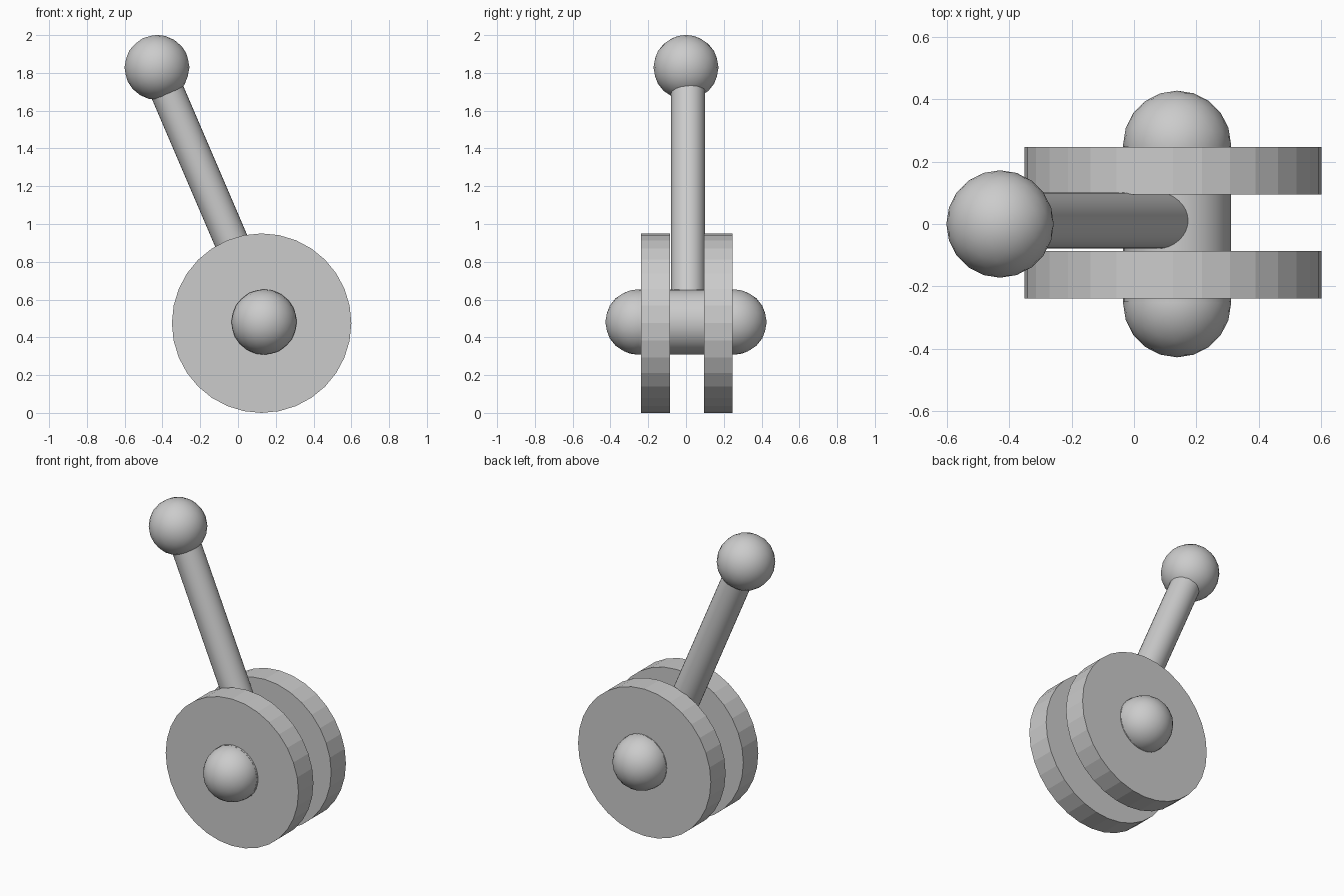
import bpy
from math import radians
from mathutils import Vector

if "Cube" in bpy.data.objects:
    bpy.data.objects.remove(bpy.data.objects["Cube"])


def rod(name, start, end, radius, sides, smooth):
    a, b = Vector(start), Vector(end)
    axis = b - a
    bpy.ops.mesh.primitive_cylinder_add(
        vertices=sides, radius=radius, depth=axis.length, location=(a + b) / 2,
        rotation=axis.to_track_quat('Z', 'Y').to_euler())
    obj = bpy.context.object
    obj.name = name
    if smooth:
        bpy.ops.object.shade_smooth_by_angle(angle=radians(30))
    return obj


def ball(name, center, radius):
    bpy.ops.mesh.primitive_ico_sphere_add(subdivisions=3, radius=radius, location=center)
    obj = bpy.context.object
    obj.name = name
    bpy.ops.object.shade_smooth()
    return obj


AX, AZ = 0.138, 0.481   # axle centre
KNOB = (-0.429, 0, 1.829)

# Two faceted side discs
for name, y0, y1 in (("front_disc", -0.239, -0.086), ("back_disc", 0.095, 0.246)):
    rod(name, (0.125, y0, 0.475), (0.125, y1, 0.475), 0.475, 32, False)

# Axle with domed ends
rod("axle", (AX, -0.25, AZ), (AX, 0.25, AZ), 0.173, 32, True)
for name, side in (("front_axle_cap", -1), ("back_axle_cap", 1)):
    ball(name, (AX, side * 0.254, AZ), 0.173)

# Leaning lever and its round knob
rod("lever", (AX + 0.01, 0.011, AZ), (KNOB[0] + 0.025, 0.011, KNOB[2] - 0.06), 0.09, 32, True)
ball("knob", KNOB, 0.172)
